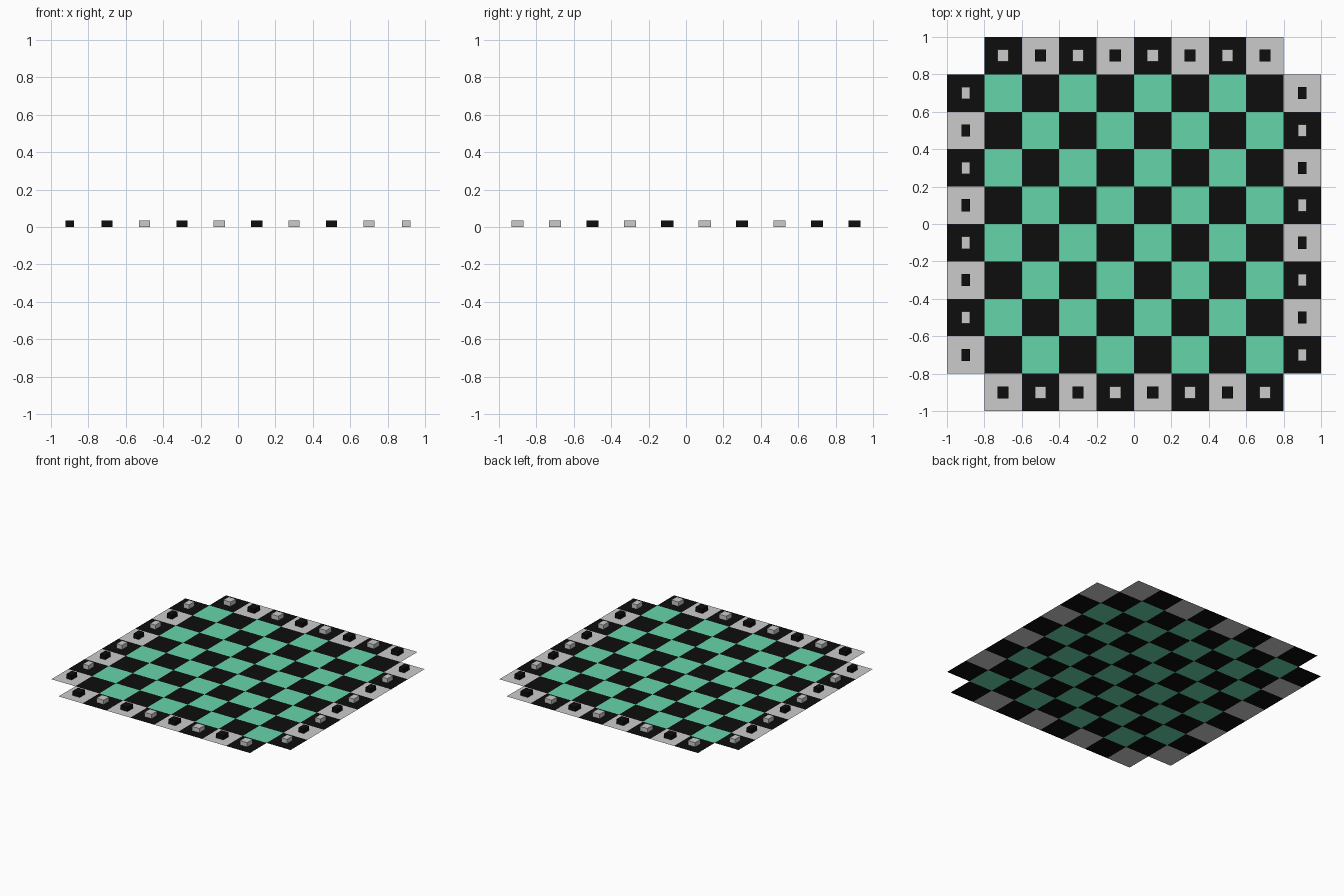
import bpy
import bmesh
from mathutils import Matrix, Vector

cube = bpy.data.objects.get("Cube")
if cube:
    bpy.data.objects.remove(cube, do_unlink=True)

CELLS = 10
TILE = 0.2
MARKER_BASE = 0.001
MARKER_TOP = 0.034


def make_material(name, colour):
    mat = bpy.data.materials.new(name)
    mat.use_nodes = True
    mat.diffuse_color = colour
    bsdf = mat.node_tree.nodes["Principled BSDF"]
    bsdf.inputs["Base Color"].default_value = colour
    bsdf.inputs["Roughness"].default_value = 0.6
    return mat


black = make_material("black", (0.004, 0.004, 0.004, 1))
green = make_material("mint_green", (0.13, 0.66, 0.4, 1))


def centre(col, row):
    offset = (CELLS - 1) / 2
    return Vector(((col - offset) * TILE, (row - offset) * TILE, 0))


def add_object(name, bm, mat):
    mesh = bpy.data.meshes.new(name)
    bm.to_mesh(mesh)
    bm.free()
    if mat:
        mesh.materials.append(mat)
    obj = bpy.data.objects.new(name, mesh)
    bpy.context.collection.objects.link(obj)


def make_tiles(name, cells, mat):
    bm = bmesh.new()
    for cell in cells:
        bmesh.ops.create_grid(bm, x_segments=1, y_segments=1, size=TILE / 2,
                              matrix=Matrix.Translation(centre(*cell)))
    bmesh.ops.remove_doubles(bm, verts=bm.verts, dist=0.0001)
    add_object(name, bm, mat)


def make_markers(name, cells, mat):
    bm = bmesh.new()
    height = MARKER_TOP - MARKER_BASE
    for col, row in cells:
        width = 0.045 if col in (0, CELLS - 1) else 0.06
        place = centre(col, row) + Vector((0, 0, MARKER_BASE + height / 2))
        bmesh.ops.create_cube(bm, size=1, matrix=Matrix.LocRotScale(
            place, None, Vector((width, 0.065, height))))
    add_object(name, bm, mat)


# Sort the cells into the inner field and the rim, leaving out the corners
edge = (0, CELLS - 1)
cells = [(c, r) for c in range(CELLS) for r in range(CELLS)
         if not (c in edge and r in edge)]
rim = [cell for cell in cells if cell[0] in edge or cell[1] in edge]
dark = [cell for cell in cells if sum(cell) % 2 == 0]
light = [cell for cell in cells if sum(cell) % 2]

# Flat checkered tiles
make_tiles("dark_tiles", dark, black)
make_tiles("green_tiles", [c for c in light if c not in rim], green)
make_tiles("grey_rim_tiles", [c for c in light if c in rim], None)

# Plain raised markers, each contrasting with its rim tile
make_markers("dark_markers", [c for c in rim if c in light], black)
make_markers("grey_markers", [c for c in rim if c in dark], None)
